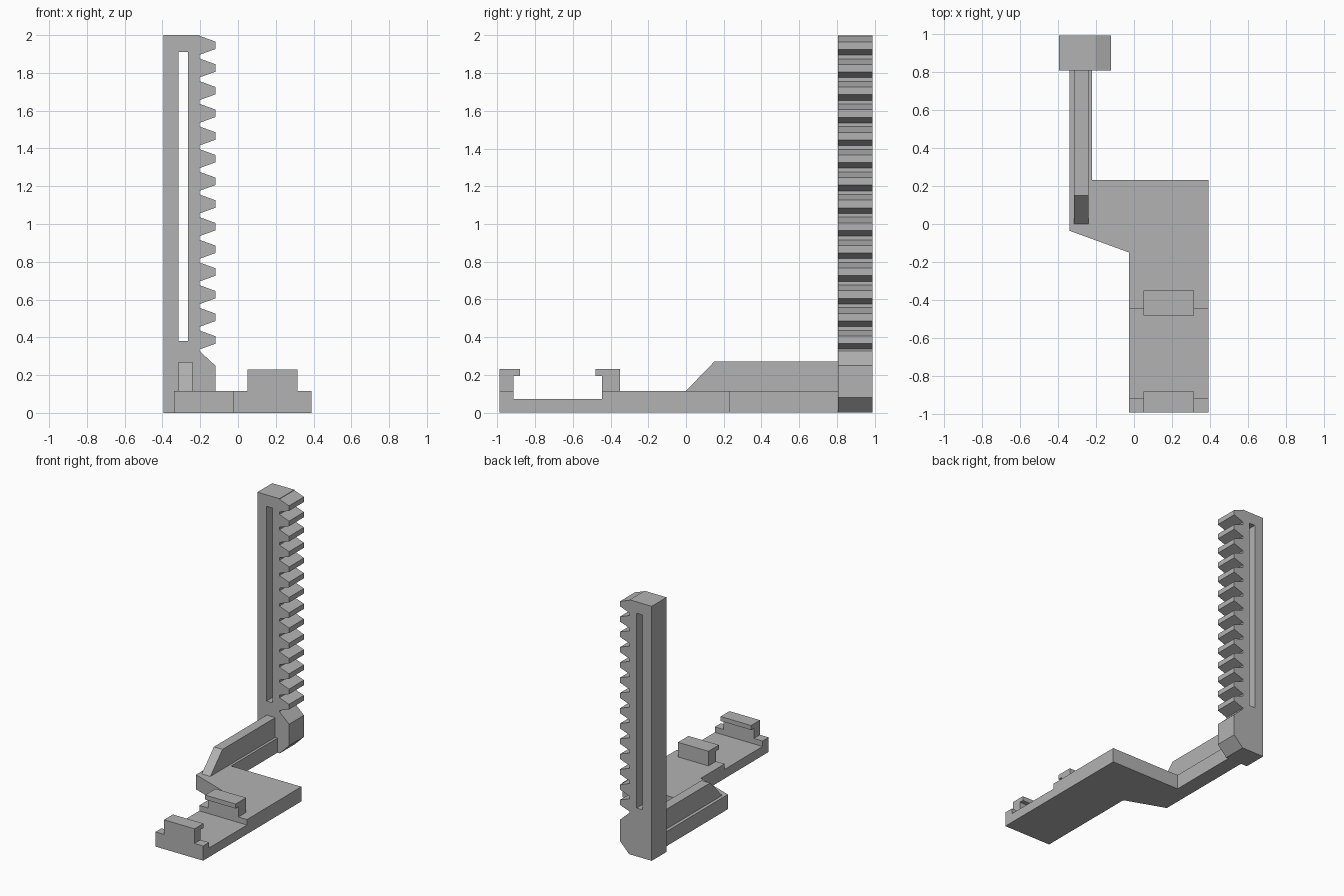
import bpy
import bmesh
from mathutils import Vector

cube = bpy.data.objects.get("Cube")
if cube:
    bpy.data.objects.remove(cube, do_unlink=True)

grey = bpy.data.materials.new("light grey")
grey.use_nodes = True
colour = (0.45, 0.45, 0.45, 1)
grey.diffuse_color = colour
grey.node_tree.nodes["Principled BSDF"].inputs["Base Color"].default_value = colour


def prism(name, axis, outline, start, end):
    """Extrude a flat outline along x, y or z; points use the other two axes in order."""
    def place(a, b):
        return {"x": (start, a, b), "y": (a, start, b), "z": (a, b, start)}[axis]
    bm = bmesh.new()
    face = bm.faces.new([bm.verts.new(place(a, b)) for a, b in outline])
    direction = Vector([end - start if axis == k else 0 for k in "xyz"])
    moved = bmesh.ops.extrude_face_region(bm, geom=[face])["geom"]
    bmesh.ops.translate(bm, vec=direction,
                        verts=[v for v in moved if isinstance(v, bmesh.types.BMVert)])
    bmesh.ops.recalc_face_normals(bm, faces=bm.faces)
    mesh = bpy.data.meshes.new(name)
    bm.to_mesh(mesh)
    bm.free()
    mesh.materials.append(grey)
    obj = bpy.data.objects.new(name, mesh)
    bpy.context.collection.objects.link(obj)
    return obj


def rect(a0, a1, b0, b1):
    return [(a0, b0), (a1, b0), (a1, b1), (a0, b1)]


def cut(target, cutter):
    """Subtract the cutter from the target and discard it."""
    cutter.hide_render = True
    mod = target.modifiers.new("cut", "BOOLEAN")
    mod.operation = "DIFFERENCE"
    mod.solver = "EXACT"
    mod.object = cutter
    bpy.context.view_layer.objects.active = target
    bpy.ops.object.modifier_apply(modifier=mod.name)
    bpy.data.objects.remove(cutter, do_unlink=True)


# Base plate with its offset arm, and the channel across the front
plate_top = 0.115
base = prism("base_plate", "z", [
    (-0.025, -0.99), (0.39, -0.99), (0.39, 0.23), (-0.22, 0.23),
    (-0.22, 0.805), (-0.34, 0.805), (-0.34, -0.035), (-0.025, -0.15)], 0, plate_top)
cut(base, prism("channel_cutter", "x", rect(-0.915, -0.445, 0.072, 0.2), -0.1, 0.5))

# Two hooked clips facing each other over the channel
for name, back, stem, lip in (("front_clip", -0.99, -0.915, -0.88),
                              ("rear_clip", -0.35, -0.445, -0.48)):
    prism(name, "x", [(back, plate_top), (stem, plate_top), (stem, 0.195),
                      (lip, 0.195), (lip, 0.23), (back, 0.23)], 0.05, 0.315)

# Stiffening rib on the arm
prism("arm_rib", "x", [(0, plate_top), (0.805, plate_top), (0.805, 0.27), (0.15, 0.27)],
      -0.315, -0.24)

# Upright toothed rack with a chamfered foot
root, tip = -0.203, -0.12
outline = [(-0.395, 0), (-0.2, 0), (tip, 0.08), (tip, 0.25), (root, 0.327)]
for i in range(14):
    z = 0.386 + i * 0.12
    outline += [(root, z - 0.05), (tip, z - 0.02), (tip, z + 0.02), (root, z + 0.05)]
outline += [(root, 2), (-0.395, 2)]
rack = prism("toothed_rack", "y", outline, 0.805, 0.99)
cut(rack, prism("slot_cutter", "y", rect(-0.316, -0.265, 0.38, 1.91), 0.7, 1.1))
